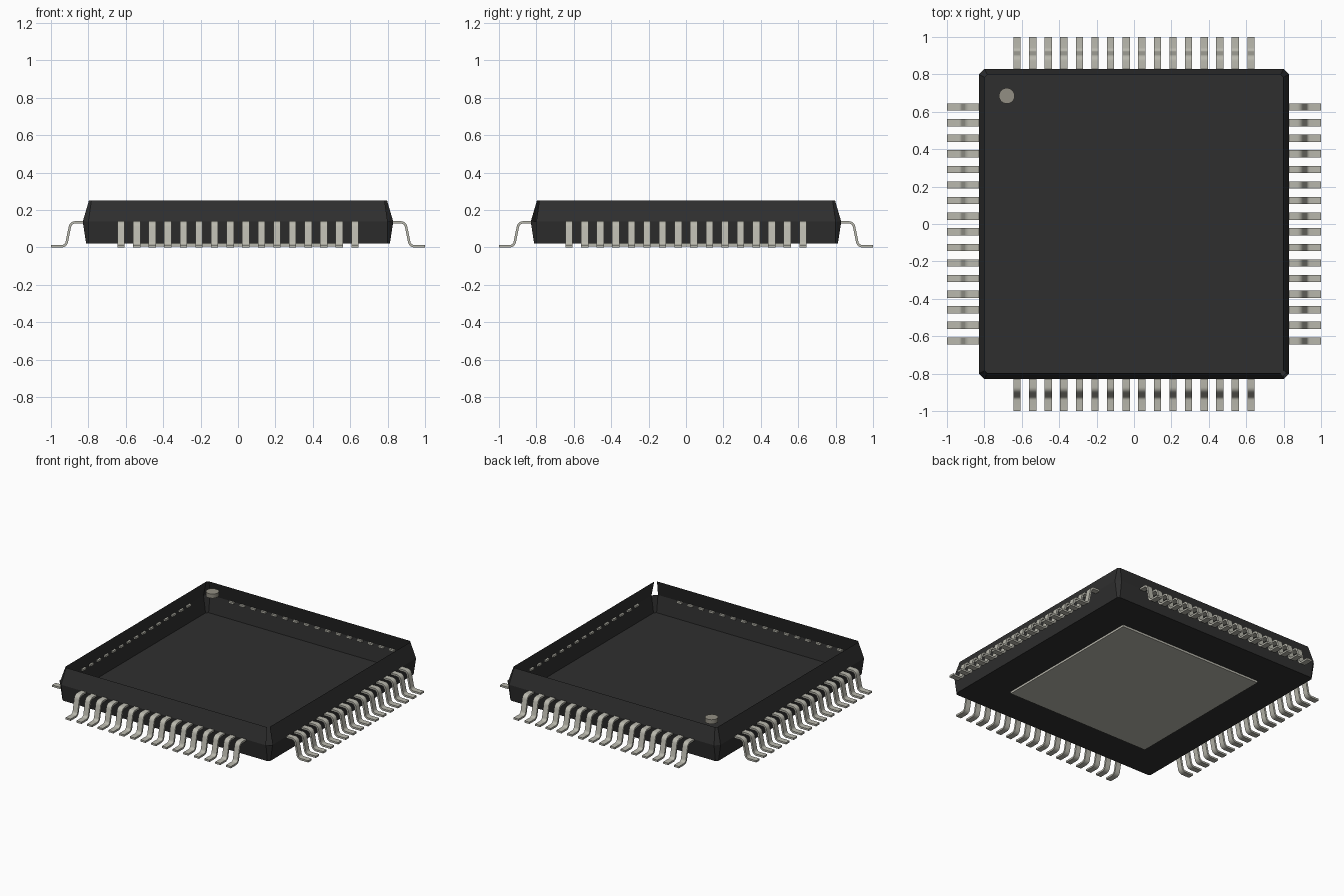
import bpy, bmesh, math
from mathutils import Matrix

if "Cube" in bpy.data.objects:
    bpy.data.objects.remove(bpy.data.objects["Cube"], do_unlink=True)


def material(name, rgb, rough=0.6):
    m = bpy.data.materials.new(name)
    m.use_nodes = True
    m.diffuse_color = (*rgb, 1)
    b = m.node_tree.nodes["Principled BSDF"]
    b.inputs["Base Color"].default_value = (*rgb, 1)
    b.inputs["Roughness"].default_value = rough
    return m


BLACK = material("black plastic", (0.028, 0.028, 0.028))
METAL = material("tinned metal", (0.485, 0.479, 0.418))
GREY = material("marker grey", (0.29, 0.275, 0.23))


def finish(bm, name, mat, smooth=False):
    me = bpy.data.meshes.new(name)
    bm.to_mesh(me)
    bm.free()
    ob = bpy.data.objects.new(name, me)
    bpy.context.collection.objects.link(ob)
    me.materials.append(mat)
    if smooth:
        bpy.ops.object.select_all(action='DESELECT')
        ob.select_set(True)
        bpy.context.view_layer.objects.active = ob
        bpy.ops.object.shade_smooth_by_angle(angle=math.radians(35))
    return ob


def ring(bm, half, cut, z):
    """Square ring with cut corners, starting at the front right corner."""
    pts = []
    for sx, sy in ((1, -1), (1, 1), (-1, 1), (-1, -1)):
        pair = [(sx * cut, sy * half), (sx * half, sy * cut)]
        pts += pair if sx * sy < 0 else pair[::-1]
    return [bm.verts.new((x, y, z)) for x, y in pts]


# Open-topped case: floor, lower and upper sloping walls
bm = bmesh.new()
rings = [ring(bm, 0.812, 0.798, 0.02),
         ring(bm, 0.83, 0.80, 0.138),
         ring(bm, 0.797, 0.784, 0.25)]
bm.faces.new(rings[0][::-1])
for level in (0, 1):
    lo, hi = rings[level], rings[level + 1]
    for i in range(8):
        j = (i + 1) % 8
        if level == 1 and i == 0:
            continue                      # open upper corner facet
        bm.faces.new((lo[i], lo[j], hi[j], hi[i]))
finish(bm, "case", BLACK)

# Thermal pad under the floor
bm = bmesh.new()
bmesh.ops.create_cube(bm, size=1, matrix=Matrix.Translation((0, 0, 0.0125))
                      @ Matrix.Diagonal((1.12, 1.12, 0.0145, 1)))
finish(bm, "thermal_pad", METAL)

# Pin one marker disc
bm = bmesh.new()
bmesh.ops.create_cone(bm, cap_ends=True, segments=24, radius1=0.042, radius2=0.042,
                      depth=0.03, matrix=Matrix.Translation((-0.68, 0.685, 0.236)))
finish(bm, "pin_one_marker", GREY, smooth=True)

# Gull-wing lead centre line: (distance out, height, normal)
T, W, R = 0.0065, 0.0195, 0.027
path = [(0.815, 0.1335, 0, 1)]
for k in range(7):
    a = math.radians(90 - 82 * k / 6)
    c, s = math.cos(a), math.sin(a)
    path.append((0.872 + R * c, 0.1065 + R * s, c, s))
for k in range(7):
    a = math.radians(188 + 82 * k / 6)
    c, s = math.cos(a), math.sin(a)
    path.append((0.942 + R * c, T + R + R * s, -c, -s))
path.append((1.0, T, 0, 1))


def add_lead(bm, y, rot):
    """Sweep a flat strip along the path at offset y, turned to its side."""
    last = None
    for r, z, nr, nz in path:
        sec = [bm.verts.new(rot @ Matrix.Translation((r + t * nr, y + w, z + t * nz)).translation)
               for t, w in ((T, -W), (T, W), (-T, W), (-T, -W))]
        if last:
            for i in range(4):
                j = (i + 1) % 4
                bm.faces.new((last[i], sec[i], sec[j], last[j]))
        else:
            bm.faces.new(sec)
        last = sec
    bm.faces.new(last[::-1])


# Sixteen leads on each of the four sides
for side, name in enumerate(("left_leads", "back_leads", "right_leads", "front_leads")):
    bm = bmesh.new()
    rot = Matrix.Rotation(side * math.pi / 2, 4, 'Z')
    for n in range(16):
        add_lead(bm, (n - 7.5) * 0.0834, rot)
    bmesh.ops.recalc_face_normals(bm, faces=bm.faces)
    finish(bm, name, METAL, smooth=True)
